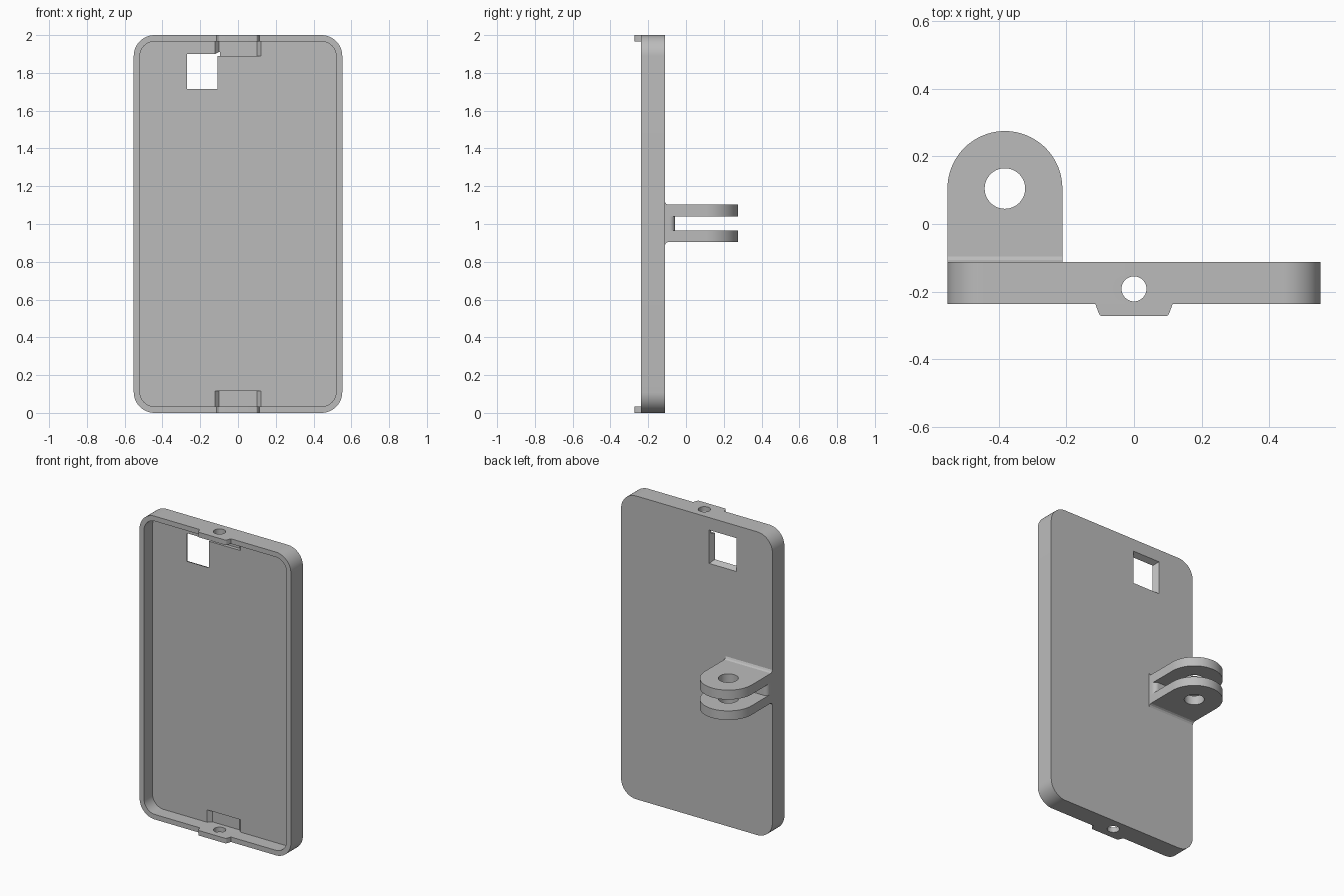
import bpy, bmesh, math
from mathutils import Vector

if "Cube" in bpy.data.objects:
    bpy.data.objects.remove(bpy.data.objects["Cube"], do_unlink=True)

grey = bpy.data.materials.new("plain grey")
grey.use_nodes = True
grey.diffuse_color = (0.5, 0.5, 0.5, 1)
grey.node_tree.nodes["Principled BSDF"].inputs["Base Color"].default_value = (0.5, 0.5, 0.5, 1)


def loft(name, start, end):
    """Solid between two matching outlines of 3D points."""
    bm = bmesh.new()
    a = [bm.verts.new(p) for p in start]
    b = [bm.verts.new(p) for p in end]
    bm.faces.new(a)
    bm.faces.new(b[::-1])
    for i in range(len(a)):
        j = (i + 1) % len(a)
        bm.faces.new((a[i], b[i], b[j], a[j]))
    bmesh.ops.recalc_face_normals(bm, faces=bm.faces)
    mesh = bpy.data.meshes.new(name)
    bm.to_mesh(mesh)
    bm.free()
    mesh.materials.append(grey)
    obj = bpy.data.objects.new(name, mesh)
    bpy.context.collection.objects.link(obj)
    return obj


def along_y(name, outline, y0, y1, outline2=None):
    return loft(name, [(x, y0, z) for x, z in outline],
                [(x, y1, z) for x, z in outline2 or outline])


def along_z(name, outline, z0, z1):
    return loft(name, [(x, y, z0) for x, y in outline], [(x, y, z1) for x, y in outline])


def rect(x0, x1, y0, y1):
    return [(x0, y0), (x1, y0), (x1, y1), (x0, y1)]


def arc(cx, cy, r, a0, a1, n):
    angles = [math.radians(a0 + (a1 - a0) * i / n) for i in range(n + 1)]
    return [(cx + r * math.cos(a), cy + r * math.sin(a)) for a in angles]


def circle(cx, cy, r, n=48):
    return arc(cx, cy, r, 0, 360, n)[:-1]


def rounded(x0, x1, y0, y1, r):
    corners = [(x1 - r, y1 - r), (x0 + r, y1 - r), (x0 + r, y0 + r), (x1 - r, y0 + r)]
    return [p for i, (cx, cy) in enumerate(corners)
            for p in arc(cx, cy, r, 90 * i, 90 * i + 90, 12)]


def activate(obj):
    bpy.ops.object.select_all(action="DESELECT")
    obj.select_set(True)
    bpy.context.view_layer.objects.active = obj


def cut(obj, *cutters):
    activate(obj)
    for cutter in cutters:
        mod = obj.modifiers.new("cut", "BOOLEAN")
        mod.operation = "DIFFERENCE"
        mod.solver = "EXACT"
        mod.object = cutter
        bpy.ops.object.modifier_apply(modifier=mod.name)
        bpy.data.objects.remove(cutter, do_unlink=True)


FRONT, FLOOR, BACK = -0.237, -0.148, -0.112
HOLE_Y = -0.192

# Tray with rounded corners and an open front
tray = along_y("tray", rounded(-0.552, 0.552, 0, 2, 0.11), FRONT, BACK)
cut(tray,
    along_y("cavity", rounded(-0.52, 0.52, 0.033, 1.967, 0.08), FRONT - 0.1, FLOOR),
    along_z("wire_hole", circle(0, HOLE_Y, 0.037), -0.1, 2.1),
    # Window widening towards the back
    along_y("window", rect(-0.265, -0.112, 1.72, 1.895), FLOOR - 0.01, BACK + 0.001,
            rect(-0.29, -0.09, 1.697, 1.918)))

# Shallow slanted recess in the tray floor at each end
for z0, z1 in ((0.033, 0.115), (1.89, 1.967)):
    cut(tray, along_y("recess", rect(-0.122, 0.122, z0, z1), FLOOR - 0.001, FLOOR + 0.023,
                      rect(-0.1, 0.1, z0, z1)))

# Tapered tabs on the front rim
tab_outline = ([(-0.114, FRONT), (-0.105, FRONT - 0.026)]
               + arc(-0.094, FRONT - 0.025, 0.01, 200, 270, 4)
               + arc(0.094, FRONT - 0.025, 0.01, 270, 340, 4)
               + [(0.105, FRONT - 0.026), (0.114, FRONT)])
bottom_tab = along_z("bottom_tab", tab_outline, 0, 0.033)
top_tab = along_z("top_tab", tab_outline, 1.967, 2)

# Two hinge lugs with round ends, a pin hole and a sloped foot
CX, CY, R = -0.382, 0.105, 0.17
lug_outline = [(CX - R, BACK)] + [(CX + R, BACK)] + arc(CX, CY, R, 0, 180, 40)
parts = [tray, bottom_tab, top_tab]
for name, z0, z1, foot in (("lower_lug", 0.905, 0.965, -1), ("upper_lug", 1.04, 1.102, 1)):
    lug = along_z(name, lug_outline, z0, z1)
    cut(lug, along_z("pin_hole", circle(CX, CY, 0.06), z0 - 0.1, z1 + 0.1))
    z = z1 if foot > 0 else z0
    profile = [(BACK, z), (BACK + 0.016, z), (BACK + 0.006, z + foot * 0.006),
               (BACK, z + foot * 0.016)]
    fillet = loft(name + "_foot", [(CX - R, y, h) for y, h in profile],
                  [(CX + R, y, h) for y, h in profile])
    parts += [lug, fillet]

# Web joining the lugs, with rounded outer corners
WEB, r = -0.058, 0.028
web_outline = ([(CX - R, BACK), (CX + R, BACK)] + arc(CX + R - r, WEB - r, r, 0, 90, 8)
               + arc(CX - R + r, WEB - r, r, 90, 180, 8))
parts.append(along_z("hinge_web", web_outline, 0.965, 1.04))

for part in parts:
    activate(part)
    bpy.ops.object.shade_smooth_by_angle(angle=math.radians(25))
